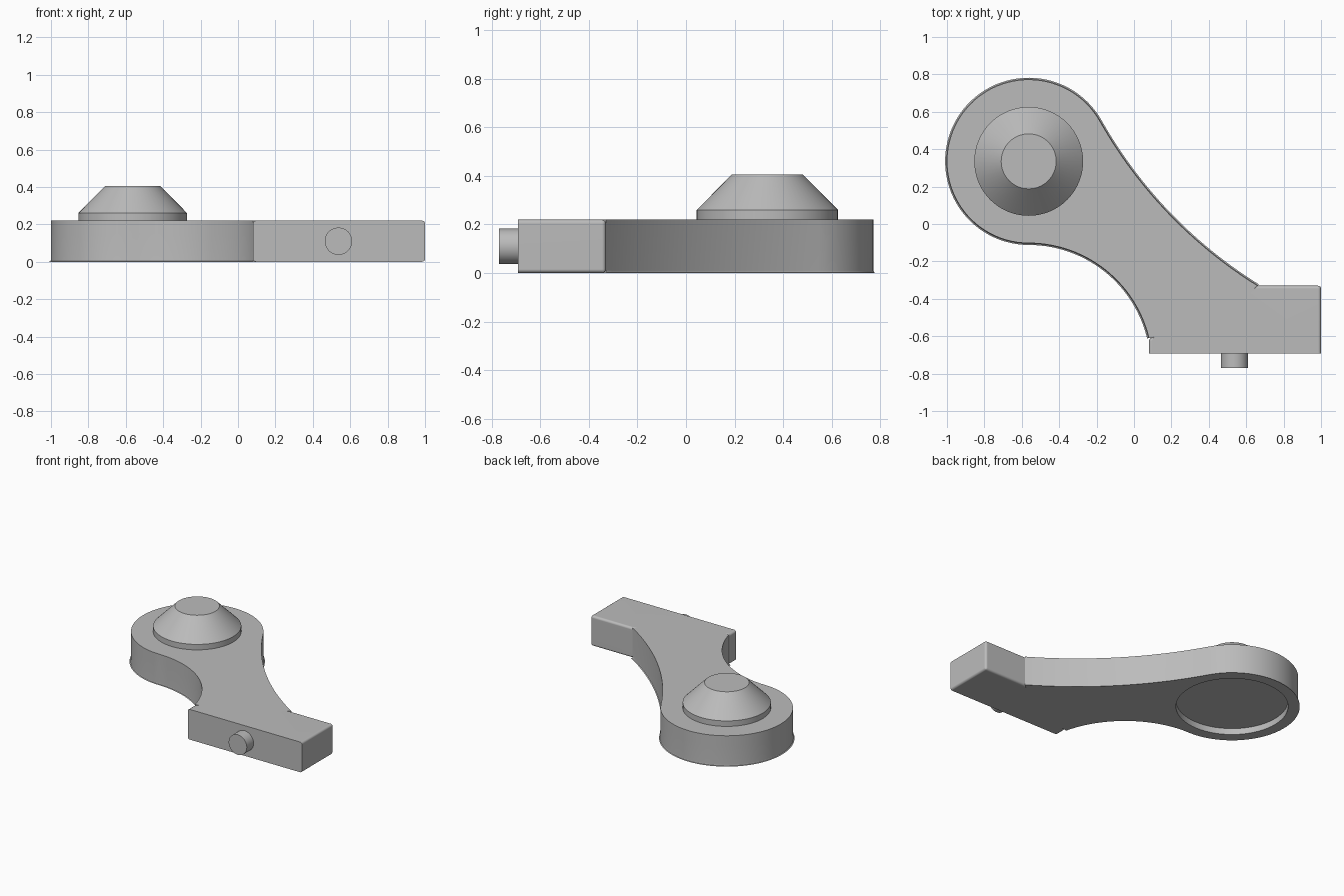
import bpy, bmesh, math
from mathutils import Vector

if "Cube" in bpy.data.objects:
    bpy.data.objects.remove(bpy.data.objects["Cube"])

TOP = 0.22                      # thickness of arm and block
HEAD = Vector((-0.563, 0.335))  # centre of the round head
HEAD_R = 0.437

grey = bpy.data.materials.new("plain_grey")
grey.diffuse_color = (0.5, 0.5, 0.5, 1)
grey.use_nodes = True
grey.node_tree.nodes["Principled BSDF"].inputs["Base Color"].default_value = grey.diffuse_color


def arc(p, q, sag, n):
    """Points of a circular arc from p to q; positive sag bulges to the left."""
    p, q = Vector(p), Vector(q)
    d = q - p
    half = d.length / 2
    left = Vector((-d.y, d.x)).normalized()
    radius = (half * half + sag * sag) / (2 * sag)
    centre = (p + q) / 2 + left * (sag - radius)
    sweep = -4 * math.atan(sag / half)
    v = p - centre
    pts = []
    for i in range(n + 1):
        a = sweep * i / n
        c, s = math.cos(a), math.sin(a)
        pts.append(centre + Vector((v.x * c - v.y * s, v.x * s + v.y * c)))
    return pts


def finish(name, bm):
    bmesh.ops.recalc_face_normals(bm, faces=bm.faces)
    me = bpy.data.meshes.new(name)
    bm.to_mesh(me)
    bm.free()
    ob = bpy.data.objects.new(name, me)
    bpy.context.collection.objects.link(ob)
    me.materials.append(grey)
    return ob


def prism(pts, z0, z1):
    bm = bmesh.new()
    low = [bm.verts.new((p.x, p.y, z0)) for p in pts]
    high = [bm.verts.new((p.x, p.y, z1)) for p in pts]
    bm.faces.new(low)
    bm.faces.new(high)
    for i in range(len(pts)):
        j = (i + 1) % len(pts)
        bm.faces.new((low[i], low[j], high[j], high[i]))
    return bm


def lathe(name, rings, n=64):
    """Closed turned solid from (radius, height) rings around z."""
    bm = bmesh.new()
    loops = [[bm.verts.new((r * math.cos(2 * math.pi * i / n),
                            r * math.sin(2 * math.pi * i / n), z))
              for i in range(n)] for r, z in rings]
    for a, b in zip(loops, loops[1:]):
        for i in range(n):
            j = (i + 1) % n
            bm.faces.new((a[i], a[j], b[j], b[i]))
    bm.faces.new(loops[0])
    bm.faces.new(loops[-1])
    return finish(name, bm)


def round_edges(bm, test, radius, segments):
    edges = [e for e in bm.edges if test(e.verts[0].co, e.verts[1].co)]
    bmesh.ops.bevel(bm, geom=edges, offset=radius, offset_type='OFFSET',
                    segments=segments, profile=0.5, affect='EDGES',
                    clamp_overlap=False)


def smooth(ob, angle=25):
    bpy.ops.object.select_all(action='DESELECT')
    ob.select_set(True)
    bpy.context.view_layer.objects.active = ob
    bpy.ops.object.shade_smooth_by_angle(angle=math.radians(angle))
    mod = ob.modifiers.new("even_normals", 'WEIGHTED_NORMAL')
    mod.keep_sharp = True


def cut(ob, cutter):
    mod = ob.modifiers.new("cut", 'BOOLEAN')
    mod.operation = 'DIFFERENCE'
    mod.solver = 'EXACT'
    mod.object = cutter
    bpy.context.view_layer.objects.active = ob
    bpy.ops.object.modifier_apply(modifier=mod.name)
    bpy.data.objects.remove(cutter)


# Arm: round head flowing through two arcs into the block
seam_a, seam_b = Vector((0.08, -0.61)), Vector((0.66, -0.33))
shoulder = HEAD + HEAD_R * Vector((math.cos(math.radians(29)), math.sin(math.radians(29))))
outline = [HEAD + HEAD_R * Vector((math.cos(math.radians(a)), math.sin(math.radians(a))))
           for a in [29 + 241 * i / 60 for i in range(61)]]
outline += arc(outline[-1], seam_a, 0.142, 28)[1:]
outline += [Vector((0.13, -0.82)), Vector((0.83, -0.44))]
outline += arc(seam_b, shoulder, 0.076, 28)[:-1]
bm = prism(outline, 0, TOP)
round_edges(bm, lambda a, b: a.z > 0.21 and b.z > 0.21, 0.07, 8)
round_edges(bm, lambda a, b: a.z < 0.001 and b.z < 0.001, 0.01, 2)
arm = finish("arm", bm)

# Trim the arm along the curved seam
seam = arc(seam_a, seam_b, -0.045, 24)
trim = [Vector((-0.12, -0.645))] + seam + [Vector((0.86, -0.15)), Vector((1.3, -1.1)),
                                           Vector((-0.12, -1.1))]
cut(arm, finish("seam_cutter", prism(trim, -0.2, 0.5)))

# Shallow round recess under the head
recess = lathe("recess_cutter", [(0.37, -0.1), (0.37, 0.045)])
recess.location = (HEAD.x, HEAD.y, 0)
bpy.context.view_layer.update()
cut(arm, recess)
smooth(arm)

# Block: flat front, all other edges softened
FRONT = -0.692
block_pts = [Vector((0.08, FRONT)), Vector((1, FRONT)), Vector((1, -0.33))] + seam[::-1]
bm = prism(block_pts, 0, TOP)
corners = [Vector((1, -0.33)), seam_a]


def soft(a, b):
    if a.y < FRONT + 0.001 and b.y < FRONT + 0.001:
        return False
    if abs(a.z - b.z) > 0.1:
        return any((a.xy - c).length < 0.001 for c in corners)
    return True


round_edges(bm, soft, 0.016, 4)
smooth(finish("end_block", bm))

# Conical knob on the head
knob = lathe("knob", [(0.291, TOP - 0.01), (0.291, 0.26), (0.147, 0.405)])
knob.location = (HEAD.x, HEAD.y, 0)
smooth(knob)

# Pin on the front of the block
pin = lathe("pin", [(0.073, 0), (0.073, 0.09)], 48)
pin.rotation_euler = (math.pi / 2, 0, 0)
pin.location = (0.537, -0.68, 0.11)
smooth(pin)
